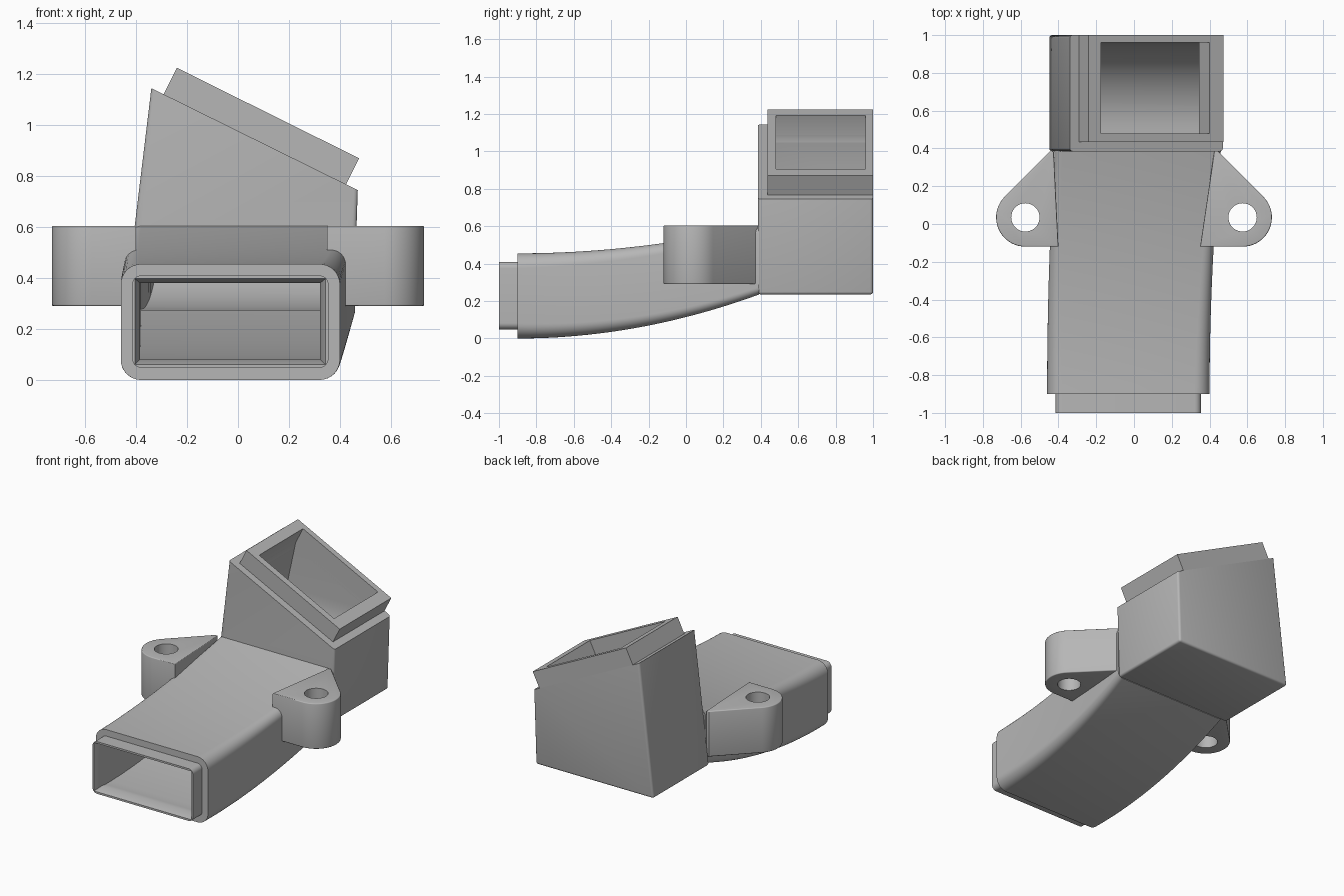
import bpy, bmesh, math
from mathutils import Vector

if "Cube" in bpy.data.objects:
    bpy.data.objects.remove(bpy.data.objects["Cube"], do_unlink=True)

grey = bpy.data.materials.new("plain_grey")
grey.use_nodes = True
colour = (0.47, 0.47, 0.47, 1)
grey.diffuse_color = colour
grey.node_tree.nodes["Principled BSDF"].inputs["Base Color"].default_value = colour


def loft(name, rings, bevel_rule=None, bevel=0.015):
    """Skin a list of equal-length point rings into a closed solid."""
    bm = bmesh.new()
    loops = [[bm.verts.new(p) for p in ring] for ring in rings]
    n = len(loops[0])
    for a, b in zip(loops, loops[1:]):
        for i in range(n):
            j = (i + 1) % n
            bm.faces.new((a[i], a[j], b[j], b[i]))
    bm.faces.new(loops[0][::-1])
    bm.faces.new(loops[-1])
    bmesh.ops.recalc_face_normals(bm, faces=bm.faces)
    if bevel_rule:
        edges = [e for e in bm.edges if bevel_rule(e)]
        bmesh.ops.bevel(bm, geom=edges, offset=bevel, segments=3,
                        profile=0.5, affect='EDGES')
    mesh = bpy.data.meshes.new(name)
    bm.to_mesh(mesh)
    bm.free()
    mesh.materials.append(grey)
    obj = bpy.data.objects.new(name, mesh)
    bpy.context.collection.objects.link(obj)
    return obj


def activate(obj):
    bpy.ops.object.select_all(action='DESELECT')
    obj.select_set(True)
    bpy.context.view_layer.objects.active = obj


def cut(obj, cutter):
    mod = obj.modifiers.new("cut", 'BOOLEAN')
    mod.operation, mod.solver, mod.object = 'DIFFERENCE', 'EXACT', cutter
    activate(obj)
    bpy.ops.object.modifier_apply(modifier="cut")


def round_rect(x0, x1, z0, z1, r, y, steps=8):
    corners = [(x1 - r, z1 - r), (x0 + r, z1 - r), (x0 + r, z0 + r), (x1 - r, z0 + r)]
    return [(cx + r * math.cos(a), y, cz + r * math.sin(a))
            for k, (cx, cz) in enumerate(corners)
            for a in [math.pi / 2 * (k + s / steps) for s in range(steps + 1)]]


def duct_bounds(t):
    """Left, right, bottom and top of the rising duct, t from inlet to bend."""
    q = t * t
    return -0.46 + 0.04 * q, 0.40 + 0.06 * q, 0.235 * q, 0.455 + 0.15 * q


STEPS = 24
START, END = -0.9, 0.39

# Inlet neck and curved duct
rings = [round_rect(-0.415, 0.355, 0.048, 0.41, 0.035, y) for y in (-1, START)]
for i in range(STEPS + 1):
    t = i / STEPS
    rings.append(round_rect(*duct_bounds(t), 0.08 - 0.04 * t, START + (END - START) * t))
duct = loft("curved_duct", rings)

# Outlet box with a sloping top
profile = [(-0.45, 0.235), (0.453, 0.235), (0.47, 0.745), (-0.34, 1.145)]
box = loft("outlet_box", [[(x, y, z) for x, z in profile] for y in (0.385, 1)],
           lambda e: min(v.co.z for v in e.verts) < 0.3)

# Tilted collar on the box
profile = [(-0.31, 1.085), (-0.24, 1.225), (0.475, 0.87), (0.405, 0.73)]
collar = loft("outlet_collar", [[(x, y, z) for x, z in profile] for y in (0.435, 1)])


# Hollow passage: flared mouth, duct, elbow, tilted outlet
def quad(x0, x1, low, high):
    return [(x0, *low), (x1, *low), (x1, *high), (x0, *high)]


passage = [quad(-0.41, 0.35, (-1.02, 0.055), (-1.02, 0.403)),
           quad(-0.385, 0.322, (-0.94, 0.08), (-0.94, 0.38))]
for i in range(STEPS + 1):
    t = i / STEPS
    x0, x1, z0, z1 = duct_bounds(t)
    w, y = 0.075 - 0.035 * t * t, START + (END - START) * t
    passage.append(quad(x0 + w, x1 - w, (y, z0 + w), (y, z1 - w)))
for i in range(17):
    a = math.pi / 2 * i / 16
    s, c = math.sin(a), math.cos(a)
    passage.append(quad(-0.38 + 0.08 * s, 0.41 - 0.045 * s,
                        (0.48 + 0.48 * s, 0.757 - 0.48 * c),
                        (0.46 + 0.02 * s, 0.585 - 0.02 * c)))
for k in (0, 1.5):
    dx, dz = 0.055 * k, 0.11 * k
    left, right = (-0.23 + dx, 1.08 + dz), (0.345 + dx, 0.795 + dz)
    passage.append([(left[0], 0.96, left[1]), (right[0], 0.96, right[1]),
                    (right[0], 0.48, right[1]), (left[0], 0.48, left[1])])
hollow = loft("passage_cutter", passage)
hollow.hide_render = True
for part in (duct, box, collar):
    cut(part, hollow)
bpy.data.objects.remove(hollow, do_unlink=True)

# Mounting ears with bolt holes
ears = []
for name, side, inner in (("left_ear", 1, 0.35), ("right_ear", -1, 0.40)):
    centre = Vector((0.575, 0.035))

    def circle(r, a0, a1, n):
        return [(side * (centre.x + r * math.cos(a)), centre.y + r * math.sin(a))
                for a in [math.radians(a0 + (a1 - a0) * i / n) for i in range(n + 1)]]

    plan = [(side * inner, -0.12)] + circle(0.155, -90, 45, 20)
    plan += [(side * 0.445, 0.385), (side * 0.425, 0.385)]
    ear = loft(name, [[(x, y, z) for x, y in plan] for z in (0.29, 0.605)],
               lambda e: abs(e.verts[0].co.z - e.verts[1].co.z) < 0.01, 0.006)
    bolt = circle(0.075, 0, 350, 35)
    cutter = loft("bolt_cutter", [[(x, y, z) for x, y in bolt] for z in (0.2, 0.7)])
    cutter.hide_render = True
    cut(ear, cutter)
    bpy.data.objects.remove(cutter, do_unlink=True)
    ears.append(ear)

# Smooth the curved walls, keep the corners crisp
for part in [duct, box, collar] + ears:
    activate(part)
    bpy.ops.object.shade_smooth_by_angle(angle=math.radians(32))
